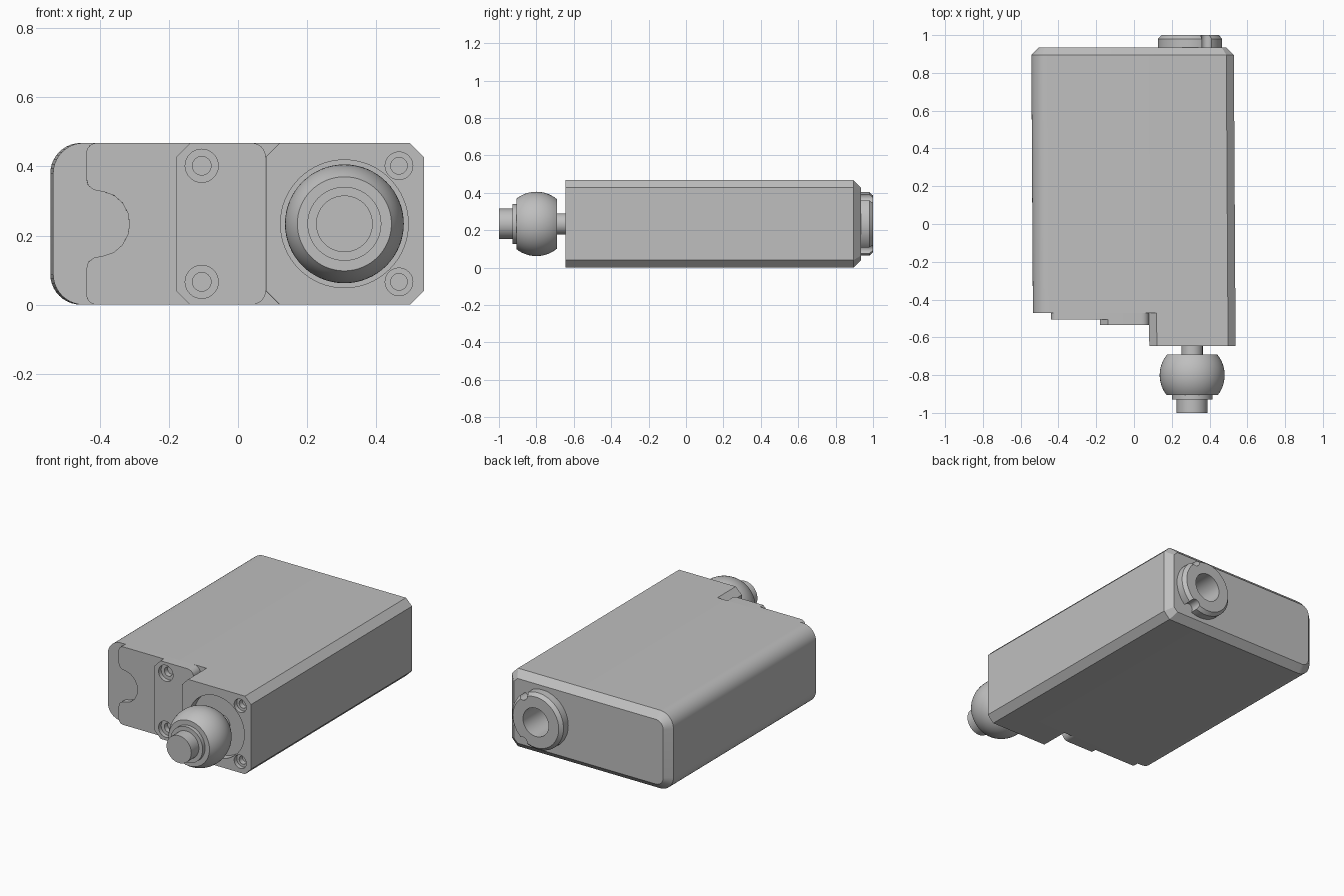
import bpy, bmesh
from math import sin, cos, pi, sqrt, radians

cube = bpy.data.objects.get("Cube")
if cube:
    bpy.data.objects.remove(cube, do_unlink=True)

metal = bpy.data.materials.new("plain_grey")
metal.use_nodes = True
GREY = (0.52, 0.52, 0.52, 1)
metal.diffuse_color = GREY
metal.node_tree.nodes["Principled BSDF"].inputs["Base Color"].default_value = GREY

H = 0.468          # case height
MID = H / 2
FACE = -0.47       # front of the main case
REAR = 0.935       # rear of the main case


def loft(name, sections, skew=0.0):
    """Join matching xz outlines placed along y, capping both ends."""
    bm = bmesh.new()
    rings = [[bm.verts.new((x - skew * y, y, z)) for x, z in pts] for y, pts in sections]
    n = len(rings[0])
    for a, b in zip(rings, rings[1:]):
        for i in range(n):
            j = (i + 1) % n
            bm.faces.new((a[i], a[j], b[j], b[i]))
    bm.faces.new(rings[0])
    bm.faces.new(rings[-1])
    bmesh.ops.recalc_face_normals(bm, faces=bm.faces)
    mesh = bpy.data.meshes.new(name)
    bm.to_mesh(mesh)
    bm.free()
    mesh.materials.append(metal)
    obj = bpy.data.objects.new(name, mesh)
    bpy.context.collection.objects.link(obj)
    return obj


def activate(obj):
    bpy.ops.object.select_all(action='DESELECT')
    obj.select_set(True)
    bpy.context.view_layer.objects.active = obj


def cut(obj, *cutters):
    for c in cutters:
        c.hide_render = True
        m = obj.modifiers.new("cut", 'BOOLEAN')
        m.operation, m.solver, m.object = 'DIFFERENCE', 'EXACT', c
        activate(obj)
        bpy.ops.object.modifier_apply(modifier=m.name)
        bpy.data.objects.remove(c, do_unlink=True)


def arc(cx, cz, r, start, steps):
    return [(cx + r * cos(start + pi / 2 * i / steps),
             cz + r * sin(start + pi / 2 * i / steps)) for i in range(steps + 1)]


def outline(x0, x1, left, right, inset=0.0):
    """Rectangle with (radius, steps) corners per side; one step is a chamfer."""
    x0, x1, z0, z1 = x0 + inset, x1 - inset, inset, H - inset
    (rl, sl), (rr, sr) = left, right
    return (arc(x1 - rr, z1 - rr, rr, 0, sr) + arc(x0 + rl, z1 - rl, rl, pi / 2, sl)
            + arc(x0 + rl, z0 + rl, rl, pi, sl) + arc(x1 - rr, z0 + rr, rr, 1.5 * pi, sr))


def turned(name, cx, cz, profile, n=48):
    """Round part along y from (y, radius) pairs."""
    return loft(name, [(y, [(cx + r * cos(2 * pi * i / n), cz + r * sin(2 * pi * i / n))
                            for i in range(n)]) for y, r in profile])


def screw_hole(cx, cz, y, wide, narrow):
    return turned("cutter", cx, cz, [(y - 0.05, wide), (y + 0.025, wide),
                                     (y + 0.025, narrow), (y + 0.055, narrow)], 32)


SKEW = 0.006
CHAMFER = (0.04, 1)

# Main case: rounded on one side, chamfered on the other, bevelled at the rear
whole = outline(-0.538, 0.534, (0.088, 10), CHAMFER)
rear = outline(-0.538, 0.534, (0.05, 10), (0.024, 1), 0.04)
case = loft("main_case", [(FACE, whole), (REAR - 0.04, whole), (REAR, rear)], SKEW)

# Front cover with a tongue-shaped opening
upper = arc(-0.412, H - 0.03, 0.03, pi / 2, 6) + [
    (-0.442, 0.365), (-0.437, 0.345), (-0.42, 0.332), (-0.39, 0.326),
    (-0.362, 0.316), (-0.338, 0.295), (-0.322, 0.265), (-0.318, 0.24)]
lower = [(x, H - z) for x, z in reversed(upper)]
cover = [(-0.14, H)] + upper + lower + [(-0.14, 0)]
loft("front_cover", [(FACE, cover), (-0.505, cover)], SKEW)

# Raised screw plate
plate_shape = outline(-0.182, 0.077, CHAMFER, (0.04, 6))
plate = loft("screw_plate", [(FACE, plate_shape), (-0.535, plate_shape)], SKEW)
cut(plate, *[screw_hole(-0.105, MID + s * 0.168, -0.535, 0.048, 0.027) for s in (-1, 1)])

# Plunger block with a round pocket and two screw holes
FRONT = -0.645
block_shape = outline(0.077, 0.534, CHAMFER, CHAMFER)
block = loft("plunger_block", [(FACE, block_shape), (FRONT, block_shape)], SKEW)
cut(block, turned("cutter", 0.308, MID, [(FRONT - 0.05, 0.185), (FRONT + 0.05, 0.185)], 64),
    *[screw_hole(0.466, MID + s * 0.168, FRONT, 0.04, 0.024) for s in (-1, 1)])

# Plunger: stem, truncated ball, collar and tip
BALL_Y, BALL_R = -0.8, 0.172
ball = []
for i in range(17):
    y = -0.69 - 0.215 * i / 16
    ball.append((y, sqrt(BALL_R ** 2 - (y - BALL_Y) ** 2)))
turned("plunger", 0.308, MID, [(-0.58, 0.056), (-0.69, 0.056)] + ball + [
    (-0.905, 0.107), (-0.928, 0.107), (-0.928, 0.082), (-1.0, 0.082)], 64)

# Rear socket: bevelled ring with two rim notches and a bore into the case
SX = 0.297


def bore():
    return turned("cutter", SX, MID, [(0.8, 0.085), (1.1, 0.085)])


socket = turned("rear_socket", SX, MID, [(REAR, 0.17), (0.98, 0.17), (1.0, 0.152)], 64)
notches = [turned("cutter", SX + 0.165 * cos(a), MID + 0.165 * sin(a),
                  [(0.9, 0.03), (1.1, 0.03)], 24) for a in (radians(58), radians(-58))]
cut(socket, bore(), *notches)
cut(case, bore())

# Smooth the round surfaces, keep edges crisp
for obj in list(bpy.context.collection.objects):
    if obj.type == 'MESH' and obj.data.materials and obj.data.materials[0] == metal:
        activate(obj)
        bpy.ops.object.shade_smooth_by_angle(angle=radians(30))
